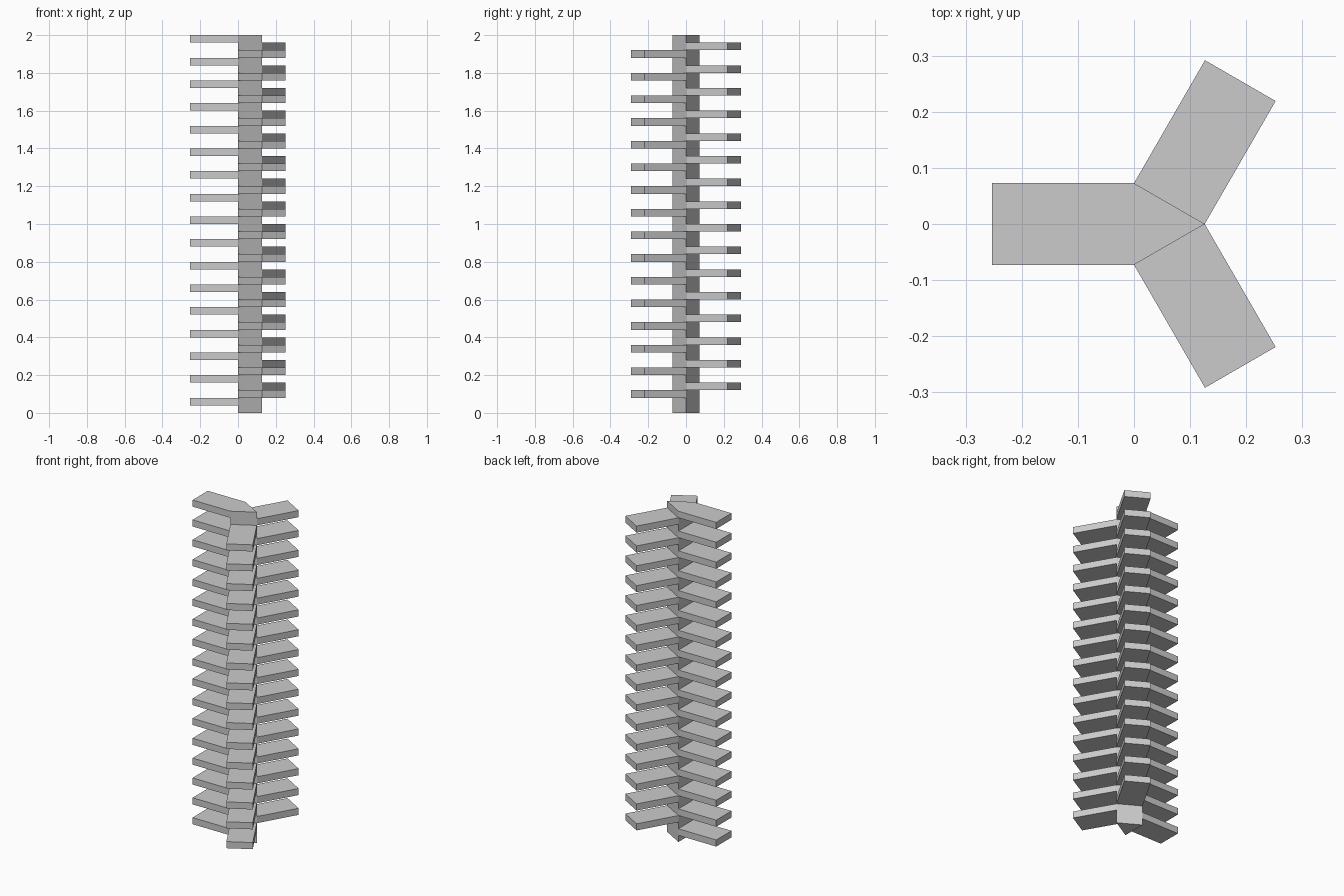
import bpy, bmesh
from mathutils import Vector

if "Cube" in bpy.data.objects:
    bpy.data.objects.remove(bpy.data.objects["Cube"])

LAYERS, STEP = 50, 0.04
HALF, APEX, ARM = 0.0727, 0.126, 0.253

bm = bmesh.new()

# Triangular column made of stacked rings
corners = [(0, HALF), (0, -HALF), (APEX, 0)]
rings = [[bm.verts.new((x, y, i * STEP)) for x, y in corners]
         for i in range(LAYERS + 1)]
bm.faces.new(rings[0])
bm.faces.new(rings[-1])

# Side order: 0 = left, 1 = front right, 2 = back right
sides = [[bm.faces.new((a[s], a[(s + 1) % 3], b[(s + 1) % 3], b[s]))
          for s in range(3)] for a, b in zip(rings, rings[1:])]
bmesh.ops.recalc_face_normals(bm, faces=bm.faces[:])
bm.normal_update()

# Each layer pushes out one arm, spiralling around the column
arms = [sides[i][(i - 1) % 3] for i in range(1, LAYERS)]
for face in bmesh.ops.extrude_discrete_faces(bm, faces=arms)["faces"]:
    face.normal_update()
    offset = face.normal * ARM
    bmesh.ops.translate(bm, verts=face.verts[:], vec=Vector(offset))
bmesh.ops.recalc_face_normals(bm, faces=bm.faces[:])

mesh = bpy.data.meshes.new("spiral_arm_column")
bm.to_mesh(mesh)
bm.free()
bpy.context.collection.objects.link(
    bpy.data.objects.new("spiral_arm_column", mesh))
